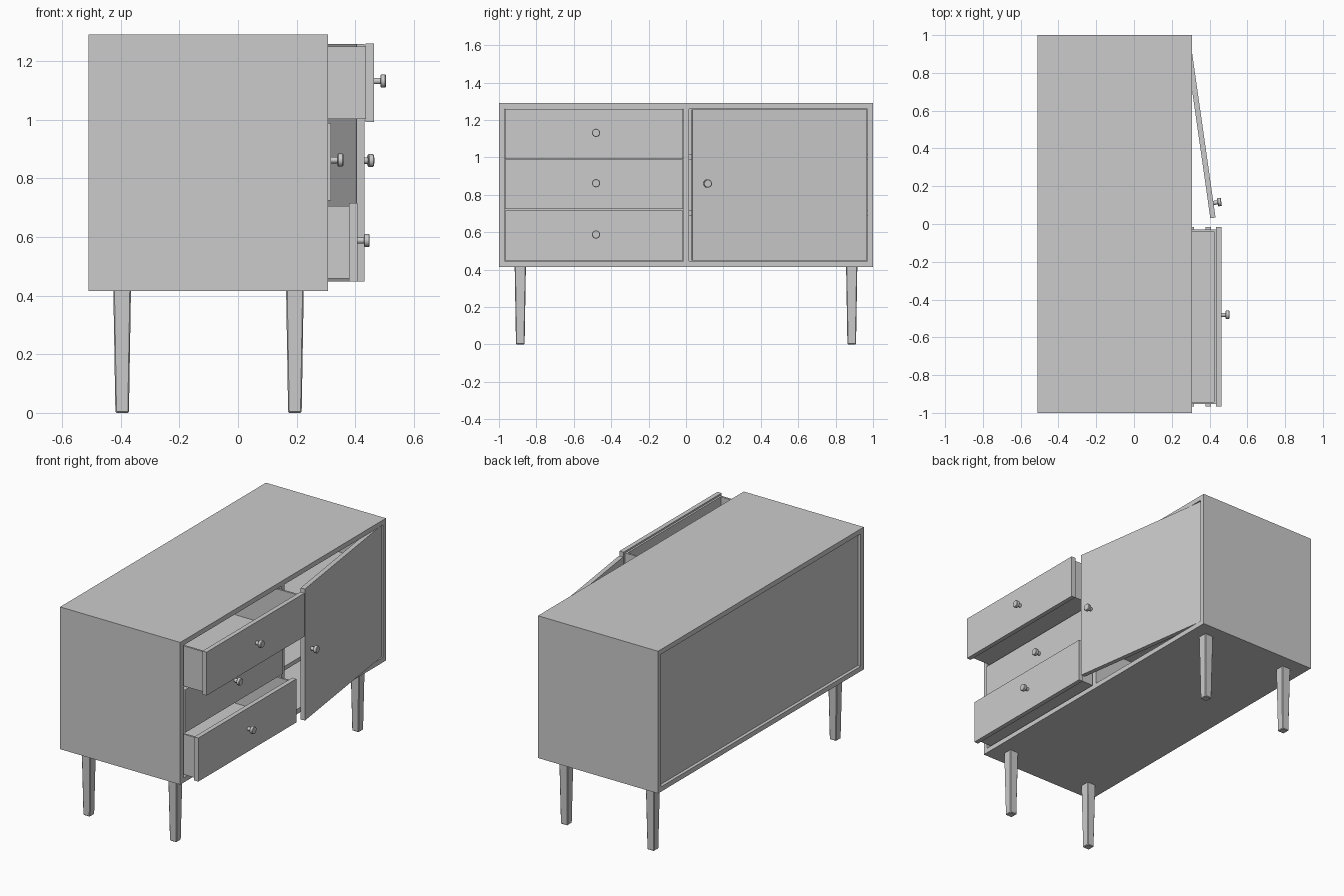
import bpy, bmesh
from math import radians, pi
from mathutils import Matrix, Vector

if "Cube" in bpy.data.objects:
    bpy.data.objects.remove(bpy.data.objects["Cube"])


def new_object(name, bm):
    bmesh.ops.recalc_face_normals(bm, faces=bm.faces)
    mesh = bpy.data.meshes.new(name)
    bm.to_mesh(mesh)
    bm.free()
    ob = bpy.data.objects.new(name, mesh)
    bpy.context.collection.objects.link(ob)
    return ob


def add_box(bm, x, y, z):
    """Box from (min, max) ranges."""
    size = Matrix.Diagonal((x[1] - x[0], y[1] - y[0], z[1] - z[0], 1))
    mid = Matrix.Translation((sum(x) / 2, sum(y) / 2, sum(z) / 2))
    bmesh.ops.create_cube(bm, size=1, matrix=mid @ size)


def box(name, x, y, z):
    bm = bmesh.new()
    add_box(bm, x, y, z)
    return new_object(name, bm)


def knob(name, pos):
    """Turned knob pointing to +x, from a lathe profile (radius, length)."""
    profile = [(0.011, -0.002), (0.011, 0.022), (0.019, 0.022), (0.022, 0.025),
               (0.022, 0.039), (0.019, 0.042), (0, 0.042)]
    bm = bmesh.new()
    vs = [bm.verts.new((l, r, 0)) for r, l in profile]
    es = [bm.edges.new(p) for p in zip(vs, vs[1:])]
    bmesh.ops.spin(bm, geom=vs + es, cent=(0, 0, 0), axis=(1, 0, 0),
                   angle=2 * pi, steps=24)
    bmesh.ops.remove_doubles(bm, verts=bm.verts, dist=1e-5)
    ob = new_object(name, bm)
    ob.location = pos
    bpy.ops.object.select_all(action='DESELECT')
    ob.select_set(True)
    bpy.context.view_layer.objects.active = ob
    bpy.ops.object.shade_smooth_by_angle(angle=radians(35))
    return ob


# Carcass dimensions
X0, X1 = -0.51, 0.307
Z0, Z1 = 0.415, 1.29
T = 0.03

# Carcass shell, back panel, divider and shelves
box("top_panel", (X0, X1), (-1, 1), (Z1 - T, Z1))
box("bottom_panel", (X0, X1), (-1, 1), (Z0, Z0 + T))
for side, s in (("left", -1), ("right", 1)):
    box(side + "_side_panel", (X0, X1), tuple(sorted((s, s * (1 - T)))), (Z0 + T, Z1 - T))
box("back_panel", (X0 + 0.02, X0 + 0.035), (-1 + T, 1 - T), (Z0 + T, Z1 - T))
box("divider", (X0 + 0.035, X1 - 0.002), (-0.013, 0.017), (Z0 + T, Z1 - T))
for i, z in enumerate((0.69, 0.99)):
    box(f"shelf_{i + 1}", (X0 + 0.035, X1 - 0.05), (0.017, 1 - T), (z, z + 0.025))


# Drawers pulled out by different amounts
def drawer(name, front, z0, z1):
    y0, y1, w, t = -0.954, -0.028, 0.012, 0.028
    back, face = front - 0.76, front - t
    zb, zt = z0 + 0.01, z1 - 0.01
    box(name + "_front", (face, front), (-0.967, -0.015), (z0, z1))
    bm = bmesh.new()
    add_box(bm, (back, face), (y0, y0 + w), (zb, zt))
    add_box(bm, (back, face), (y1 - w, y1), (zb, zt))
    add_box(bm, (back, back + w), (y0 + w, y1 - w), (zb, zt))
    add_box(bm, (face - w, face), (y0 + w, y1 - w), (zb, zt))
    add_box(bm, (back + w, face - w), (y0 + w, y1 - w), (zb, zb + w))
    new_object(name + "_box", bm)
    knob(name + "_knob", (front, -0.481, (z0 + z1) / 2 + 0.006))


drawer("top_drawer", 0.463, 0.992, 1.259)
drawer("middle_drawer", 0.317, 0.724, 0.988)
drawer("bottom_drawer", 0.407, 0.448, 0.716)

# Door swung ajar about its outer edge
hinge = Matrix.Translation((0.299, 0.967, 0)) @ Matrix.Rotation(radians(8.1), 4, 'Z')
door = box("door", (-0.028, 0), (-0.942, 0), (0.448, 1.257))
door.matrix_world = hinge
door_knob = knob("door_knob", (0, 0, 0))
door_knob.matrix_world = hinge @ Matrix.Translation((0, -0.864, 0.86))

# Tapered legs with softened edges
for xn, x in (("back", -0.395), ("front", 0.194)):
    for yn, y in (("left", -0.886), ("right", 0.886)):
        bm = bmesh.new()
        add_box(bm, (-0.03, 0.03), (-0.03, 0.03), (0, Z0))
        for v in bm.verts:
            if v.co.z < 0.1:
                v.co.x *= 0.77
                v.co.y *= 0.77
        bmesh.ops.bevel(bm, geom=[e for e in bm.edges if min(v.co.z for v in e.verts) < 0.1],
                        offset=0.004, segments=1, affect='EDGES')
        leg = new_object(f"{xn}_{yn}_leg", bm)
        leg.location = (x, y, 0)
